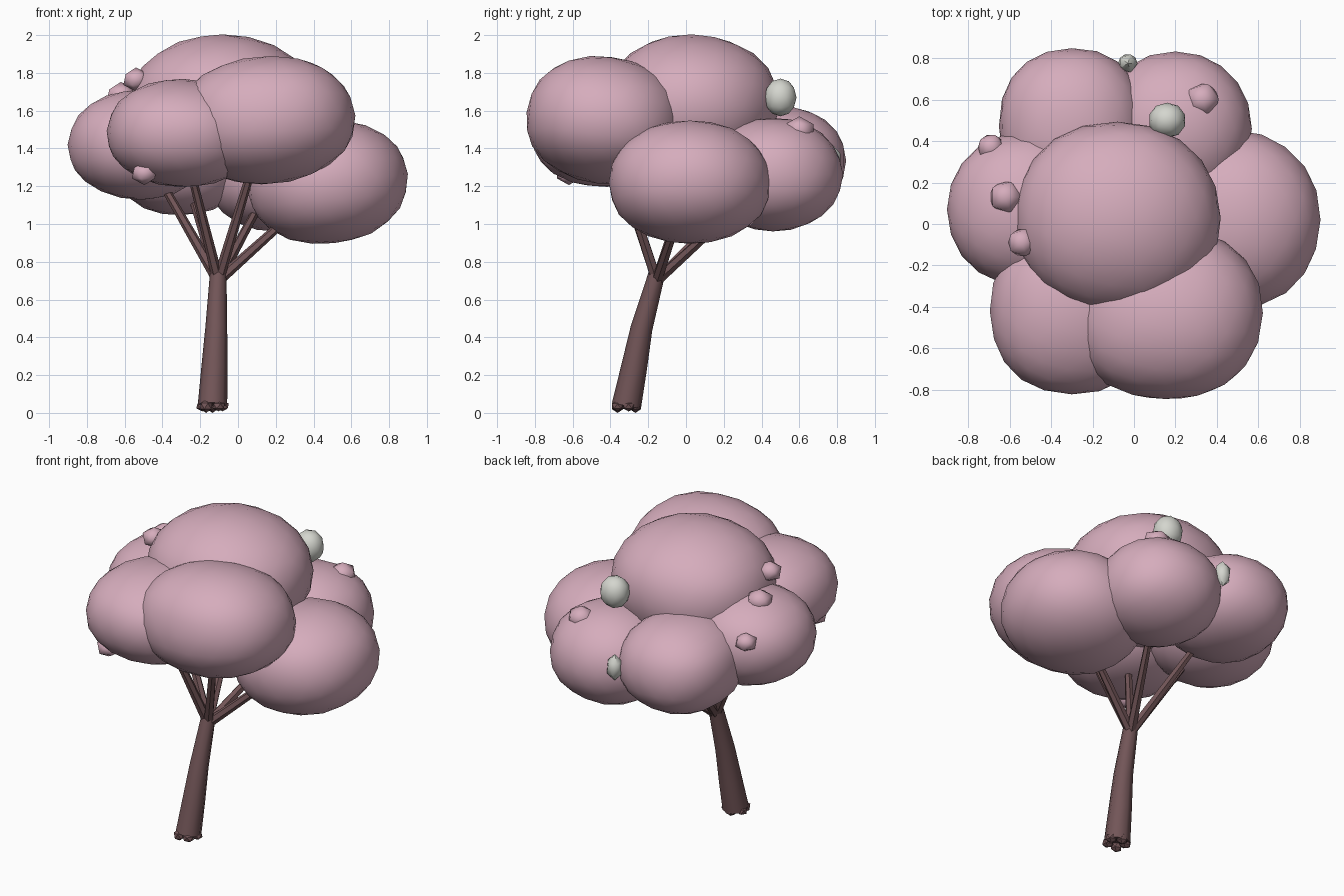
import bpy, math
from mathutils import Vector, Matrix, noise

if "Cube" in bpy.data.objects:
    bpy.data.objects.remove(bpy.data.objects["Cube"])


def material(name, rgb):
    m = bpy.data.materials.new(name)
    m.diffuse_color = (*rgb, 1)
    m.use_nodes = True
    m.node_tree.nodes["Principled BSDF"].inputs["Base Color"].default_value = m.diffuse_color
    return m


PINK = material("blossom pink", (0.67, 0.415, 0.505))
BARK = material("dark bark", (0.17, 0.092, 0.097))
PALE = material("pale leaf grey", (0.66, 0.67, 0.62))


def finish(ob, name, mat, angle):
    ob.name = name
    ob.data.materials.append(mat)
    bpy.ops.object.select_all(action='DESELECT')
    ob.select_set(True)
    bpy.context.view_layer.objects.active = ob
    bpy.ops.object.shade_smooth_by_angle(angle=math.radians(angle))


def blob(name, centre, radii, mat, detail=3, tilt=0, pitch=0, box=1.0, lump=0.0, angle=50):
    """Slightly lumpy ellipsoid, squared off by box < 1, tilted about y and pitched about x."""
    bpy.ops.mesh.primitive_ico_sphere_add(subdivisions=detail, radius=1)
    ob = bpy.context.object
    turn = (Matrix.Rotation(math.radians(tilt), 3, 'Y')
            @ Matrix.Rotation(math.radians(pitch), 3, 'X'))
    for v in ob.data.vertices:
        p = v.co * (1 + lump * noise.noise(v.co * 1.3 + Vector(centre) * 5))
        p = Vector([math.copysign(abs(c) ** box, c) * r for c, r in zip(p, radii)])
        v.co = turn @ p
    ob.location = centre
    finish(ob, name, mat, angle)


def tube(name, path, sides, mat):
    """Closed tapered tube through (x, y, z, radius) stations."""
    pts = [Vector(p[:3]) for p in path]
    verts, faces = [], []
    for i, p in enumerate(pts):
        d = pts[min(i + 1, len(pts) - 1)] - pts[max(i - 1, 0)]
        rot = Vector((0, 0, 1)).rotation_difference(d)
        for k in range(sides):
            a = math.tau * k / sides
            verts.append(p + rot @ Vector((math.cos(a), math.sin(a), 0)) * path[i][3])
    for i in range(len(pts) - 1):
        for k in range(sides):
            a, b = i * sides + k, i * sides + (k + 1) % sides
            faces.append((a, b, b + sides, a + sides))
    faces.append(tuple(reversed(range(sides))))
    faces.append(tuple(range(len(verts) - sides, len(verts))))
    me = bpy.data.meshes.new(name)
    me.from_pydata(verts, [], faces)
    ob = bpy.data.objects.new(name, me)
    bpy.context.collection.objects.link(ob)
    finish(ob, name, mat, 50)


# Foliage clouds: centre, radii, tilt, pitch, squareness
clouds = {
    "crown_top": ((-0.08, 0.03, 1.63), (0.50, 0.46, 0.37), 0, 0, 0.94),
    "crown_front_right": ((0.15, -0.43, 1.55), (0.47, 0.42, 0.335), -3, -6, 0.93),
    "crown_front_left": ((-0.30, -0.42, 1.48), (0.395, 0.40, 0.285), 2, 0, 0.92),
    "crown_left": ((-0.52, 0.07, 1.42), (0.38, 0.37, 0.29), 0, 0, 0.95),
    "crown_right": ((0.475, 0.02, 1.22), (0.43, 0.43, 0.325), -6, 0, 0.95),
    "crown_back_left": ((-0.30, 0.47, 1.335), (0.35, 0.38, 0.29), 0, 0, 0.9),
    "crown_back_right": ((0.20, 0.46, 1.262), (0.37, 0.37, 0.30), 0, 0, 0.95),
}
for name, (c, r, tilt, pitch, box) in clouds.items():
    blob(name, c, r, PINK, 3, tilt, pitch, box, 0.02)

# Leaning trunk
tube("trunk", [(-0.135, -0.315, 0.04, 0.078), (-0.125, -0.275, 0.24, 0.069),
               (-0.115, -0.235, 0.45, 0.058), (-0.105, -0.155, 0.735, 0.044)], 8, BARK)

# Branches fan out from the trunk top into the clouds
for name, (c, r, *_) in clouds.items():
    if name == "crown_top":
        continue
    base = Vector((-0.105, -0.155, 0.70))
    tube(name.replace("crown", "branch"),
         [(*base, 0.030), (*base.lerp(Vector(c), 0.9), 0.019)], 6, BARK)

# Root knobs round the foot
for i in range(5):
    a = math.tau * i / 5 + 0.3
    blob(f"root_{i + 1}", (-0.135 + 0.056 * math.cos(a), -0.32 + 0.052 * math.sin(a), 0.036),
         (0.037, 0.035, 0.036 if i % 2 else 0.028), BARK, 1, angle=30)

# Small blossom tufts
tufts = [(0.33, 0.60, 1.495, 0.088), (-0.62, 0.13, 1.68, 0.085), (-0.54, -0.09, 1.765, 0.075),
         (-0.69, 0.37, 1.52, 0.07), (-0.495, -0.62, 1.27, 0.075)]
for i, (x, y, z, r) in enumerate(tufts):
    blob(f"blossom_tuft_{i + 1}", (x, y, z), (r, r, r * 0.85), PINK, 1)

# Pale leaf clumps
blob("pale_clump_high", (0.16, 0.50, 1.67), (0.09, 0.085, 0.10), PALE, 2, box=0.95)
blob("pale_clump_low", (-0.03, 0.775, 1.335), (0.052, 0.05, 0.085), PALE, 1)
